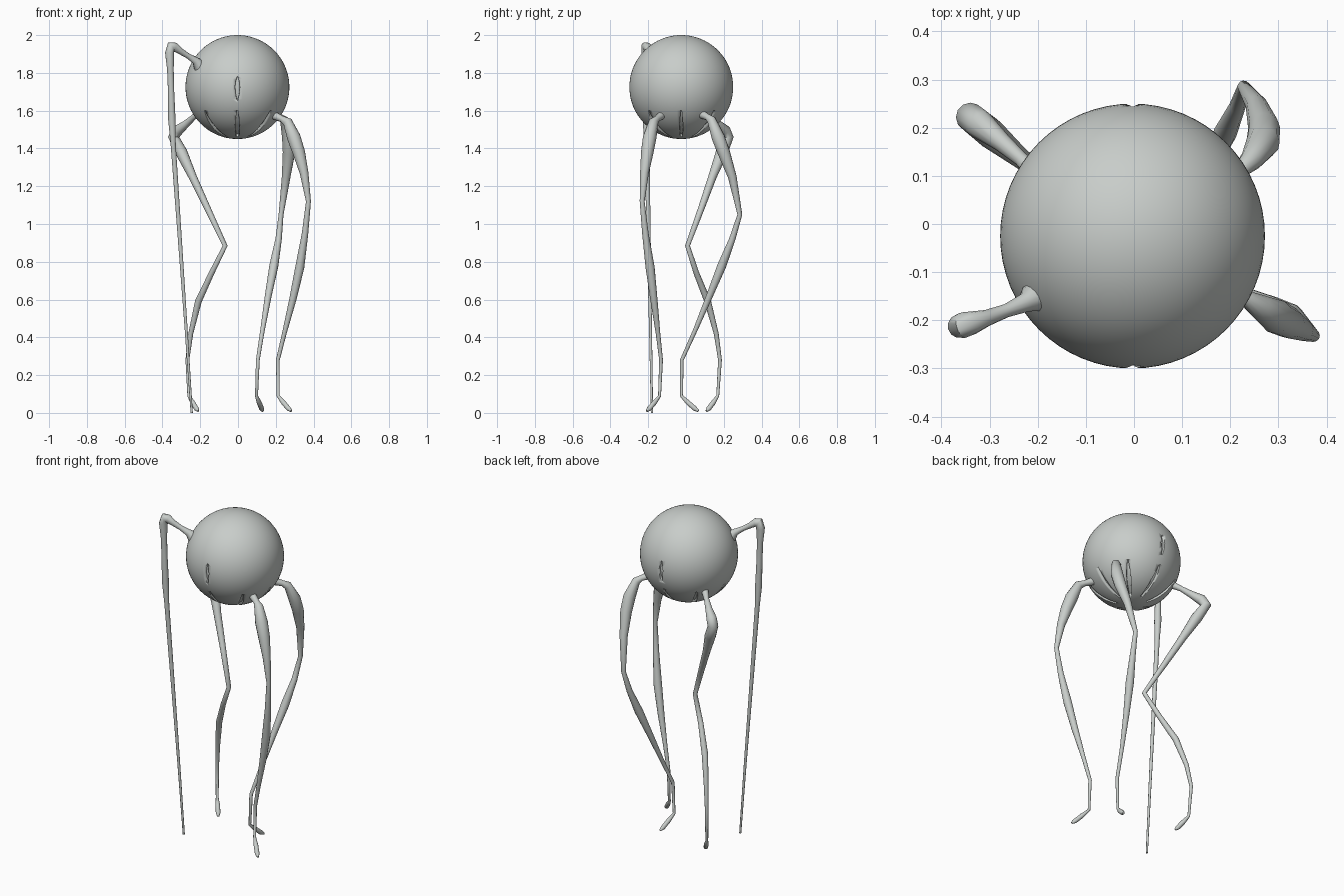
import bpy, bmesh, math
from mathutils import Vector

C = Vector((-0.003, -0.025, 1.725))   # body centre
R = 0.275                             # body radius

mat = bpy.data.materials.new("pale grey")
mat.diffuse_color = (0.58, 0.61, 0.59, 1)


def finish(name, bm, angle=40):
    bmesh.ops.recalc_face_normals(bm, faces=bm.faces[:])
    me = bpy.data.meshes.new(name)
    bm.to_mesh(me)
    bm.free()
    me.materials.append(mat)
    ob = bpy.data.objects.new(name, me)
    bpy.context.collection.objects.link(ob)
    bpy.ops.object.select_all(action='DESELECT')
    ob.select_set(True)
    bpy.context.view_layer.objects.active = ob
    bpy.ops.object.shade_smooth_by_angle(angle=math.radians(angle))
    return ob


def limb(name, points, sides=12):
    """Tapered tube through (x, y, z, radius) points with mitred rings and closed ends."""
    bm = bmesh.new()
    pos = [Vector(p[:3]) for p in points]
    prev, side = None, Vector((1, 0, 0))
    last = len(pos) - 1
    for i, p in enumerate(pos):
        d_in = (p - pos[max(i - 1, 0)]).normalized()
        d_out = (pos[min(i + 1, last)] - p).normalized()
        t = (d_in + d_out).normalized()
        side = (side - t * side.dot(t)).normalized()
        up = t.cross(side)
        ring = []
        for k in range(sides):
            a = 2 * math.pi * k / sides
            ring.append(bm.verts.new(p + (side * math.cos(a) + up * math.sin(a)) * points[i][3]))
        if prev:
            for k in range(sides):
                n = (k + 1) % sides
                bm.faces.new((prev[k], prev[n], ring[n], ring[k]))
        else:
            bm.faces.new(ring[::-1])
        prev = ring
    bm.faces.new(prev)
    return finish(name, bm, 60)


def add_slit(bm, azimuth, rows, depth=0.014):
    """Radial block over a patch of the body; rows are (height offset, half width)."""
    a = math.radians(azimuth)
    out, side = Vector((math.cos(a), math.sin(a), 0)), Vector((-math.sin(a), math.cos(a), 0))
    rings = []
    for z, w in rows:
        flat = math.sqrt(R * R - z * z)
        dirs = [(out * flat + side * s * w + Vector((0, 0, z))).normalized() for s in (-1, 1)]
        corners = [(dirs[0], R - depth), (dirs[1], R - depth), (dirs[1], R + 0.03), (dirs[0], R + 0.03)]
        rings.append([bm.verts.new(C + d * r) for d, r in corners])
    for r0, r1 in zip(rings, rings[1:]):
        for k in range(4):
            n = (k + 1) % 4
            bm.faces.new((r0[k], r0[n], r1[n], r1[k]))
    bm.faces.new(rings[0][::-1])
    bm.faces.new(rings[-1])


# Round body
bm = bmesh.new()
bmesh.ops.create_uvsphere(bm, u_segments=64, v_segments=40, radius=R)
bmesh.ops.translate(bm, verts=bm.verts[:], vec=C)
body = finish("body", bm)

# Slits: upright lens openings front and back, and petal gaps around the underside
bm = bmesh.new()
for az in (-90, 90):
    add_slit(bm, az, [(0.055, 0.002), (0.03, 0.010), (0.0, 0.013), (-0.035, 0.010), (-0.07, 0.002)])
for az in range(0, 360, 45):
    wide = 0.012 if az % 180 else 0.009
    add_slit(bm, az, [(-0.125, 0.002), (-0.165, wide * 0.7), (-0.20, wide),
                      (-0.235, wide * 0.9), (-0.262, wide * 0.5)])
slits = finish("slit_cutter", bm)
slits.hide_render = True
slits.hide_viewport = True
cut = body.modifiers.new("slits", 'BOOLEAN')
cut.operation = 'DIFFERENCE'
cut.solver = 'EXACT'
cut.object = slits

# Raised arm that hangs down as a long thin cane
limb("cane_arm", [
    (-0.17, -0.13, 1.80, 0.050), (-0.205, -0.15, 1.84, 0.034), (-0.225, -0.163, 1.865, 0.020),
    (-0.265, -0.18, 1.89, 0.014), (-0.305, -0.195, 1.915, 0.017), (-0.335, -0.205, 1.937, 0.024),
    (-0.354, -0.210, 1.940, 0.027), (-0.362, -0.212, 1.905, 0.025), (-0.358, -0.213, 1.82, 0.018),
    (-0.354, -0.212, 1.70, 0.017), (-0.350, -0.210, 1.55, 0.020), (-0.343, -0.207, 1.42, 0.014),
    (-0.310, -0.198, 0.95, 0.011), (-0.275, -0.188, 0.45, 0.008), (-0.245, -0.180, 0.0, 0.006)])

# Front right leg
limb("front_right_leg", [
    (0.19, -0.13, 1.575, 0.022), (0.235, -0.155, 1.555, 0.017), (0.262, -0.172, 1.54, 0.026),
    (0.295, -0.192, 1.46, 0.036), (0.322, -0.205, 1.38, 0.033), (0.350, -0.220, 1.27, 0.023),
    (0.373, -0.232, 1.12, 0.013), (0.355, -0.215, 0.95, 0.017), (0.327, -0.190, 0.77, 0.024),
    (0.290, -0.170, 0.60, 0.019), (0.245, -0.148, 0.42, 0.012), (0.211, -0.132, 0.28, 0.010),
    (0.212, -0.140, 0.09, 0.008), (0.240, -0.167, 0.055, 0.013), (0.268, -0.195, 0.022, 0.013),
    (0.282, -0.208, 0.010, 0.006)])

# Back right leg
limb("back_right_leg", [
    (0.19, 0.085, 1.58, 0.022), (0.225, 0.115, 1.565, 0.017), (0.245, 0.135, 1.55, 0.024),
    (0.268, 0.170, 1.46, 0.035), (0.270, 0.200, 1.38, 0.033), (0.255, 0.245, 1.25, 0.023),
    (0.228, 0.285, 1.05, 0.013), (0.215, 0.245, 0.92, 0.017), (0.190, 0.190, 0.78, 0.024),
    (0.160, 0.125, 0.62, 0.018), (0.130, 0.050, 0.44, 0.012), (0.105, -0.022, 0.28, 0.010),
    (0.098, -0.024, 0.09, 0.008), (0.112, 0.010, 0.055, 0.013), (0.125, 0.048, 0.022, 0.013),
    (0.131, 0.066, 0.010, 0.006)])

# Back left leg
limb("back_left_leg", [
    (-0.19, 0.09, 1.60, 0.022), (-0.235, 0.135, 1.565, 0.015), (-0.275, 0.170, 1.53, 0.020),
    (-0.320, 0.207, 1.495, 0.030), (-0.340, 0.222, 1.46, 0.030), (-0.300, 0.190, 1.38, 0.032),
    (-0.240, 0.140, 1.25, 0.022), (-0.160, 0.080, 1.08, 0.017), (-0.068, 0.008, 0.885, 0.013),
    (-0.140, 0.055, 0.74, 0.015), (-0.210, 0.115, 0.59, 0.018), (-0.250, 0.160, 0.42, 0.013),
    (-0.268, 0.180, 0.28, 0.010), (-0.260, 0.168, 0.09, 0.008), (-0.240, 0.145, 0.055, 0.013),
    (-0.220, 0.120, 0.022, 0.013), (-0.211, 0.108, 0.010, 0.006)])
